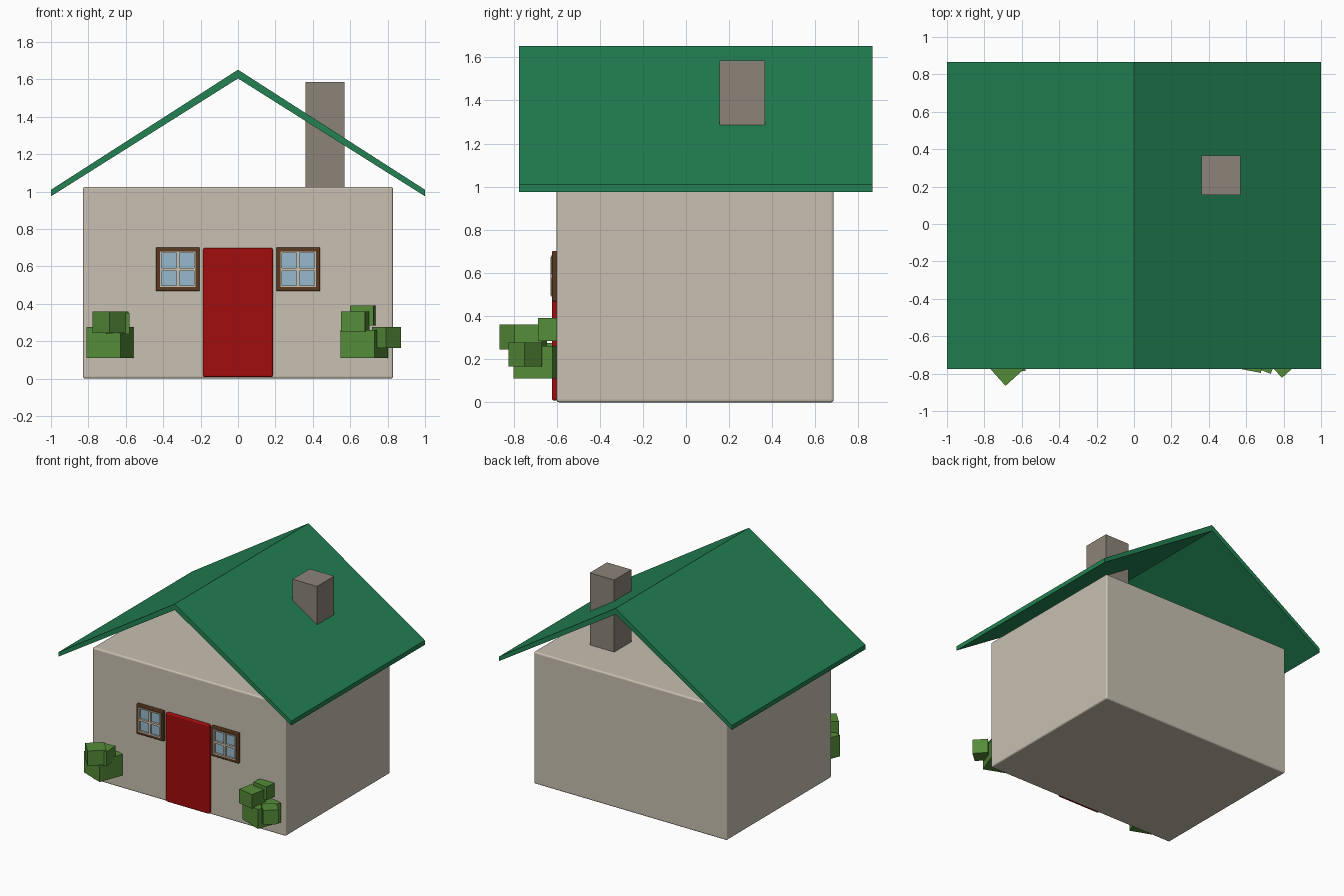
import bpy, bmesh, math
from mathutils import Matrix

cube = bpy.data.objects.get("Cube")
if cube:
    bpy.data.objects.remove(cube, do_unlink=True)


def material(name, rgb):
    m = bpy.data.materials.new(name)
    m.use_nodes = True
    color = (*rgb, 1)
    m.diffuse_color = color
    m.node_tree.nodes["Principled BSDF"].inputs["Base Color"].default_value = color
    return m


wall_mat = material("warm plaster", (0.58, 0.53, 0.44))
roof_mat = material("green roof", (0.016, 0.22, 0.085))
door_mat = material("red door", (0.36, 0.004, 0.004))
wood_mat = material("dark wood", (0.10, 0.04, 0.013))
glass_mat = material("pale blue glass", (0.31, 0.49, 0.61))
leaf_mat = material("leaf green", (0.09, 0.26, 0.04))
stone_mat = material("grey stone", (0.26, 0.23, 0.19))


def finish(bm, name, mat, bevel=0):
    bmesh.ops.recalc_face_normals(bm, faces=bm.faces)
    mesh = bpy.data.meshes.new(name)
    bm.to_mesh(mesh)
    bm.free()
    mesh.materials.append(mat)
    obj = bpy.data.objects.new(name, mesh)
    bpy.context.collection.objects.link(obj)
    if bevel:
        mod = obj.modifiers.new("soft edges", "BEVEL")
        mod.width = bevel
        mod.segments = 3
    return obj


def add_box(bm, x, y, z, angle=0):
    """Add a box from (low, high) ranges, turned about its own upright axis."""
    ranges = (x, y, z)
    center = [(a + b) / 2 for a, b in ranges]
    size = [b - a for a, b in ranges]
    matrix = (Matrix.Translation(center)
              @ Matrix.Rotation(math.radians(angle), 4, "Z")
              @ Matrix.Diagonal((*size, 1)))
    bmesh.ops.create_cube(bm, size=1, matrix=matrix)


def box(name, mat, x, y, z, bevel=0):
    bm = bmesh.new()
    add_box(bm, x, y, z)
    return finish(bm, name, mat, bevel)


def extrude_profile(name, mat, outlines, y0, y1, bevel=0):
    """Sweep closed x-z outlines from y0 to y1."""
    bm = bmesh.new()
    for outline in outlines:
        face = bm.faces.new([bm.verts.new((x, y0, z)) for x, z in outline])
        grown = bmesh.ops.extrude_face_region(bm, geom=[face])["geom"]
        verts = [v for v in grown if isinstance(v, bmesh.types.BMVert)]
        bmesh.ops.translate(bm, verts=verts, vec=(0, y1 - y0, 0))
    return finish(bm, name, mat, bevel)


def ring(name, mat, cx, cz, outer, inner, y0, y1, bevel=0):
    """Square picture frame standing in the x-z plane."""
    corners = [(-1, -1), (1, -1), (1, 1), (-1, 1)]
    bm = bmesh.new()
    loops = [[bm.verts.new((cx + sx * r, y, cz + sz * r)) for sx, sz in corners]
             for r, y in ((outer, y0), (inner, y0), (inner, y1), (outer, y1))]
    for a, b in zip(loops, loops[1:] + loops[:1]):
        for i in range(4):
            j = (i + 1) % 4
            bm.faces.new((a[i], a[j], b[j], b[i]))
    return finish(bm, name, mat, bevel)


# House body, roof and chimney
box("house_walls", wall_mat, (-0.83, 0.83), (-0.6, 0.685), (0, 1.025), 0.012)
extrude_profile("roof", roof_mat,
                [[(-1, 1.01), (0, 1.652), (1, 1.01), (1, 0.975), (0, 1.605), (-1, 0.975)]],
                -0.775, 0.865)
box("chimney", stone_mat, (0.36, 0.57), (0.155, 0.367), (1.02, 1.585))

# Door
box("door", door_mat, (-0.186, 0.186), (-0.622, -0.58), (0.008, 0.70), 0.01)

# Windows on both sides of the door
for side, cx in (("left", 0.322), ("right", -0.322)):
    cz = 0.585
    ring(side + "_window_frame", wood_mat, cx, cz, 0.117, 0.092, -0.622, -0.595, 0.006)
    box(side + "_window_glass", glass_mat,
        (cx - 0.095, cx + 0.095), (-0.612, -0.604), (cz - 0.095, cz + 0.095))
    ring(side + "_window_sash", wall_mat, cx, cz, 0.095, 0.086, -0.625, -0.604)
    bm = bmesh.new()
    add_box(bm, (cx - 0.008, cx + 0.008), (-0.628, -0.61), (cz - 0.09, cz + 0.09))
    add_box(bm, (cx - 0.09, cx + 0.09), (-0.628, -0.61), (cz - 0.008, cz + 0.008))
    finish(bm, side + "_window_bars", wall_mat)

# Bushes: clumps of turned blocks (x, y, width, bottom, top, angle)
clumps = {
    "right_bush": [(-0.685, -0.675, 0.195, 0.11, 0.275, -21),
                   (-0.682, -0.77, 0.135, 0.245, 0.36, 42),
                   (-0.645, -0.73, 0.122, 0.24, 0.35, 5)],
    "left_bush": [(0.675, -0.675, 0.195, 0.11, 0.26, -21),
                  (0.627, -0.72, 0.13, 0.25, 0.36, -11),
                  (0.795, -0.745, 0.11, 0.165, 0.277, 42),
                  (0.67, -0.615, 0.125, 0.285, 0.39, -8)],
}
for name, blocks in clumps.items():
    bm = bmesh.new()
    for x, y, w, low, high, angle in blocks:
        h = w / 2
        add_box(bm, (x - h, x + h), (y - h, y + h), (low, high), angle)
    finish(bm, name, leaf_mat)
